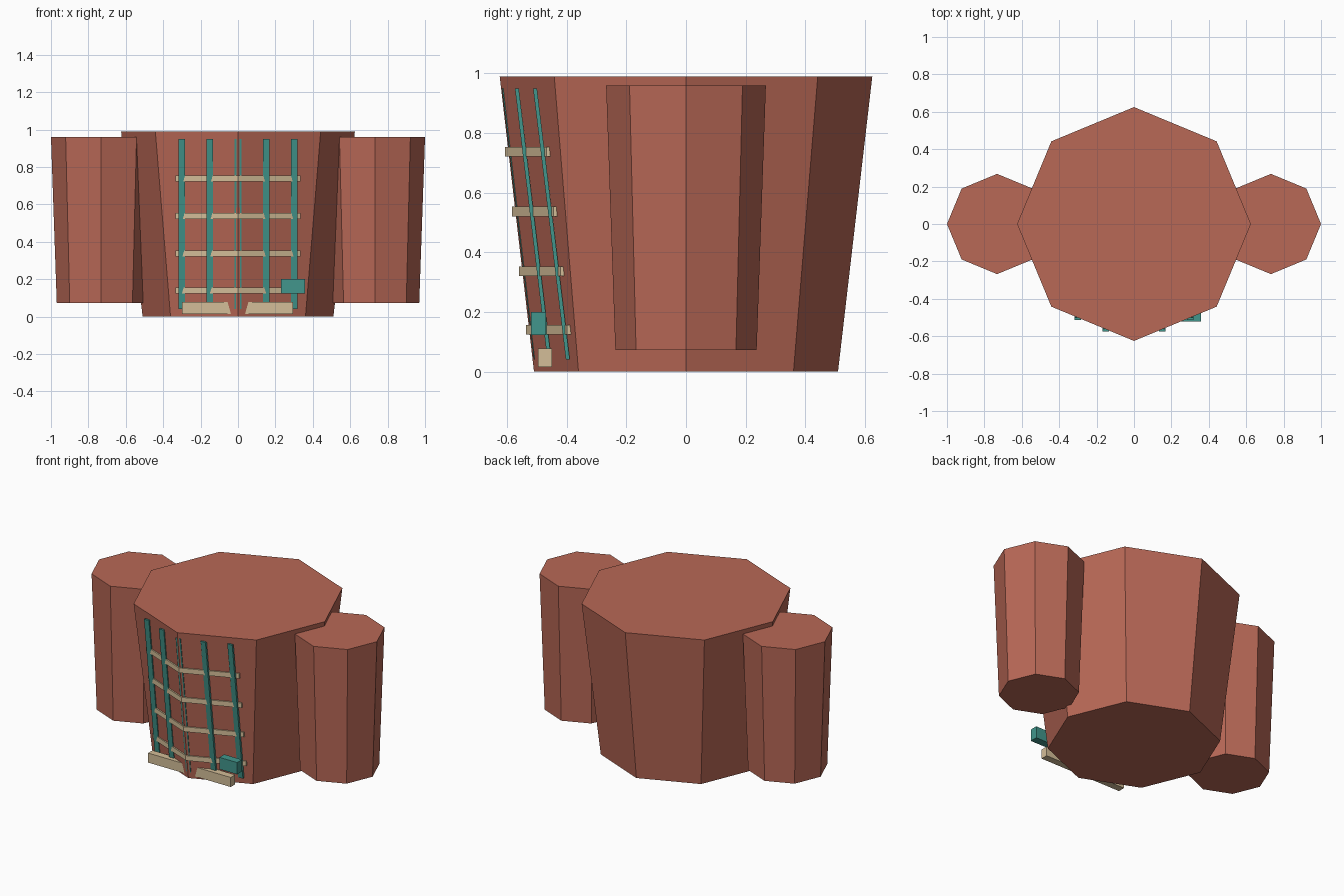
import bpy, bmesh, math

if "Cube" in bpy.data.objects:
    bpy.data.objects.remove(bpy.data.objects["Cube"])


def material(name, rgb):
    m = bpy.data.materials.new(name)
    m.diffuse_color = (*rgb, 1)
    m.use_nodes = True
    m.node_tree.nodes["Principled BSDF"].inputs["Base Color"].default_value = m.diffuse_color
    return m


CLAY = material("clay brown", (0.479, 0.138, 0.093))
TEAL = material("teal", (0.054, 0.305, 0.262))
TAN = material("tan", (0.658, 0.515, 0.314))


def loft(name, bottom, top, mat):
    """Closed solid between two matching loops of points."""
    bm = bmesh.new()
    lo = [bm.verts.new(p) for p in bottom]
    hi = [bm.verts.new(p) for p in top]
    n = len(lo)
    bm.faces.new(lo[::-1])
    bm.faces.new(hi)
    for i in range(n):
        j = (i + 1) % n
        bm.faces.new((lo[i], lo[j], hi[j], hi[i]))
    bmesh.ops.recalc_face_normals(bm, faces=bm.faces)
    me = bpy.data.meshes.new(name)
    bm.to_mesh(me)
    bm.free()
    me.materials.append(mat)
    ob = bpy.data.objects.new(name, me)
    bpy.context.collection.objects.link(ob)
    return ob


def octagon(x, r, z):
    return [(x + r * math.cos(i * math.pi / 4), r * math.sin(i * math.pi / 4), z)
            for i in range(8)]


def rect(x0, x1, y0, y1, z):
    return [(x0, y0, z), (x1, y0, z), (x1, y1, z), (x0, y1, z)]


# Tapered eight-sided towers
loft("main_tower", octagon(0, 0.51, 0), octagon(0, 0.625, 0.99), CLAY)
for side, s in (("left", -1), ("right", 1)):
    loft(side + "_tower", octagon(s * 0.732, 0.237, 0.073),
         octagon(s * 0.732, 0.268, 0.96), CLAY)

# Leaning upright bars of the lattice: x, front y at foot, front y at top
bars = [(0, -0.510, -0.617)]
for s in (-1, 1):
    bars += [(s * 0.15, -0.465, -0.574), (s * 0.30, -0.403, -0.513)]
for i, (x, y_foot, y_top) in enumerate(bars):
    loft(f"lattice_bar_{i}",
         rect(x - 0.0175, x + 0.0175, y_foot, y_foot + 0.013, 0.04),
         rect(x - 0.0175, x + 0.0175, y_top, y_top + 0.013, 0.95), TEAL)

# Bent rails that wrap the front corner of the main tower
SLOPE = math.tan(math.pi / 8)
for i, z in enumerate((0.14, 0.337, 0.537, 0.737)):
    r = 0.51 + 0.115 * z / 0.99
    f, b, w = r + 0.011, r - 0.009, 0.335
    outline = [(-w, w * SLOPE - f), (0, -f), (w, w * SLOPE - f),
               (w, w * SLOPE - b), (0, -b), (-w, w * SLOPE - b)]
    loft(f"lattice_rail_{i}", [(x, y, z - 0.016) for x, y in outline],
         [(x, y, z + 0.016) for x, y in outline], TAN)

# Foot beam and small box at the base
loft("foot_beam", rect(-0.3, 0.295, -0.496, -0.45, 0.015),
     rect(-0.3, 0.295, -0.496, -0.45, 0.077), TAN)
loft("small_box", rect(0.23, 0.358, -0.52, -0.47, 0.123),
     rect(0.23, 0.358, -0.52, -0.47, 0.2), TEAL)
